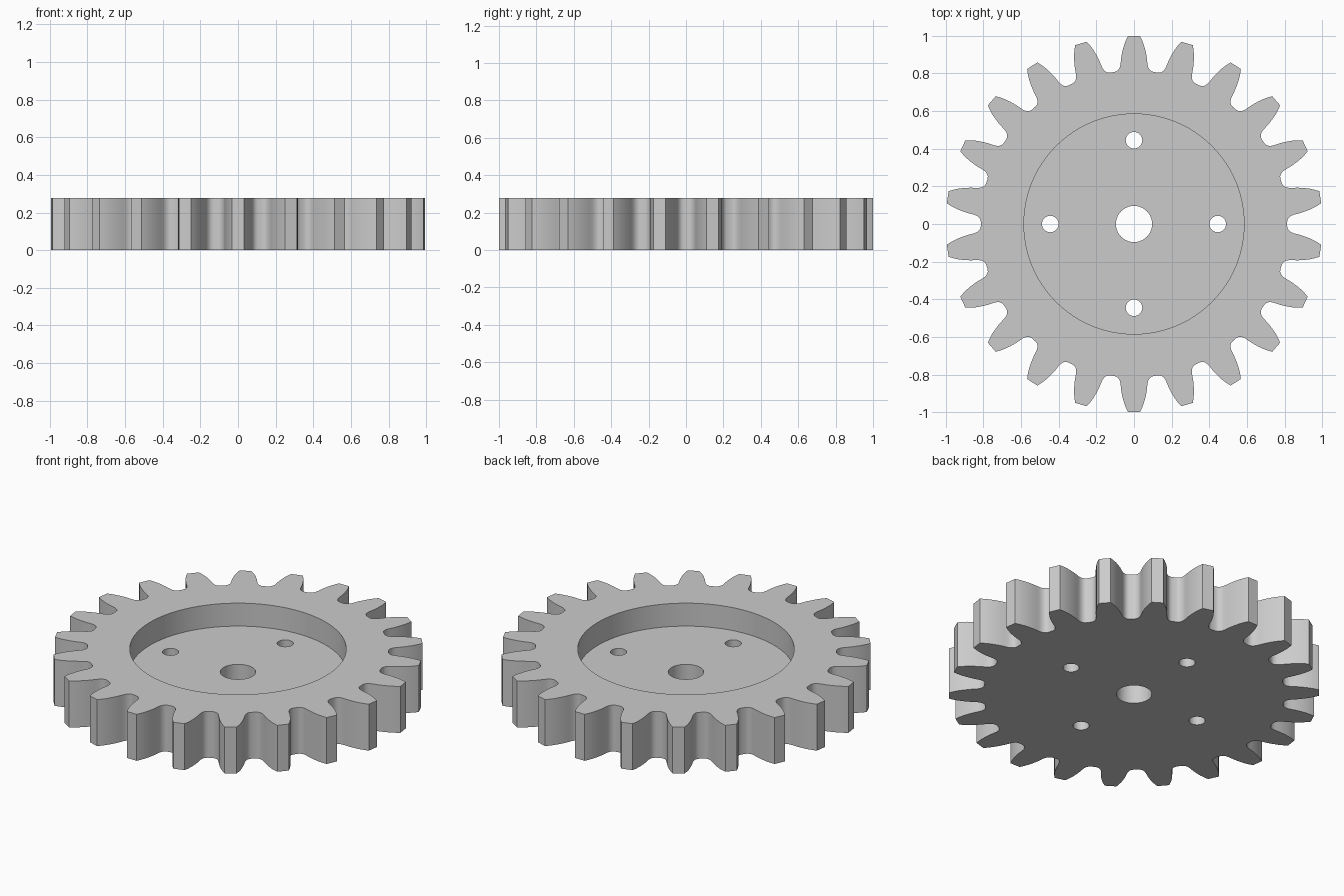
import bpy, bmesh, math

if "Cube" in bpy.data.objects:
    bpy.data.objects.remove(bpy.data.objects["Cube"])

TEETH = 22
HEIGHT = 0.277
FLOOR = 0.14      # top of the thin web inside the recess

steel = bpy.data.materials.new("light_grey")
steel.diffuse_color = (0.6, 0.6, 0.6, 1)
steel.use_nodes = True
steel.node_tree.nodes["Principled BSDF"].inputs["Base Color"].default_value = steel.diffuse_color

# Half tooth: (half width, distance from the axle), tip to root
HALF_TOOTH = [(0.032, 1.0), (0.043, 0.977), (0.053, 0.95), (0.061, 0.92),
              (0.067, 0.89), (0.070, 0.865), (0.072, 0.847), (0.076, 0.832),
              (0.083, 0.820), (0.092, 0.812), (0.103, 0.808)]


def prism(name, outline, z0, z1):
    """Extrude a closed outline between two heights."""
    bm = bmesh.new()
    face = bm.faces.new([bm.verts.new((x, y, z0)) for x, y in outline])
    new = bmesh.ops.extrude_face_region(bm, geom=[face])["geom"]
    bmesh.ops.translate(bm, vec=(0, 0, z1 - z0),
                        verts=[v for v in new if isinstance(v, bmesh.types.BMVert)])
    bmesh.ops.recalc_face_normals(bm, faces=bm.faces)
    mesh = bpy.data.meshes.new(name)
    bm.to_mesh(mesh)
    bm.free()
    mesh.materials.append(steel)
    obj = bpy.data.objects.new(name, mesh)
    bpy.context.collection.objects.link(obj)
    return obj


def circle(r, cx=0, cy=0, n=64):
    return [(cx + r * math.cos(math.tau * i / n), cy + r * math.sin(math.tau * i / n))
            for i in range(n)]


# Toothed body, one tooth pointing straight at +y
tooth = [(-w, r) for w, r in reversed(HALF_TOOTH)] + HALF_TOOTH
outline = []
for k in range(TEETH):
    a = -math.tau * k / TEETH
    outline += [(x * math.cos(a) - y * math.sin(a), x * math.sin(a) + y * math.cos(a))
                for x, y in tooth]
gear = prism("gear_wheel", outline, 0, HEIGHT)

# Recess, axle bore and four bolt holes
cutters = [prism("recess_cutter", circle(0.585, n=96), FLOOR, HEIGHT + 0.1),
           prism("bore_cutter", circle(0.096), -0.1, HEIGHT + 0.2)]
for k in range(4):
    a = k * math.pi / 2
    cutters.append(prism("bolt_hole_cutter",
                         circle(0.044, 0.445 * math.cos(a), 0.445 * math.sin(a), 40),
                         -0.1, HEIGHT + 0.2))

bpy.context.view_layer.objects.active = gear
gear.select_set(True)
for cutter in cutters:
    cutter.hide_render = True
    mod = gear.modifiers.new("cut", "BOOLEAN")
    mod.operation = "DIFFERENCE"
    mod.solver = "EXACT"
    mod.object = cutter
    bpy.ops.object.modifier_apply(modifier=mod.name)
    bpy.data.objects.remove(cutter)

bpy.ops.object.shade_smooth_by_angle(angle=math.radians(30))
